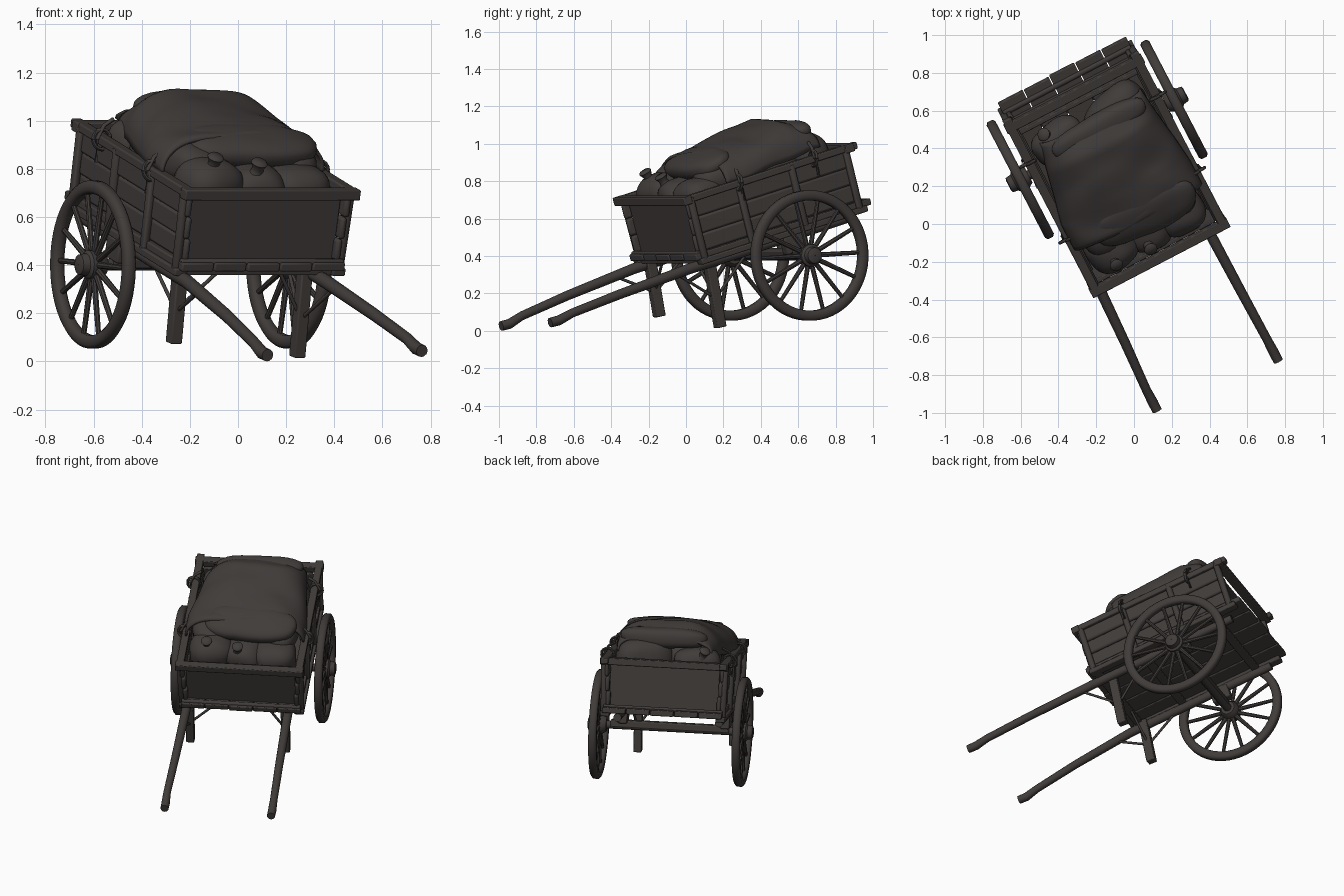
import bpy, bmesh, math, random
from mathutils import Vector, Matrix, noise

if "Cube" in bpy.data.objects:
    bpy.data.objects.remove(bpy.data.objects["Cube"])

random.seed(4)
# Cart frame: x right, y back, z up from the front edge of the floor; yawed and pitched nose-down
M = (Matrix.Translation((0.110, -0.13, 0.388)) @ Matrix.Rotation(math.radians(27.5), 4, 'Z')
     @ Matrix.Rotation(math.radians(16), 4, 'X'))


def material(name, c):
    m = bpy.data.materials.new(name)
    m.diffuse_color = (*c, 1)
    m.use_nodes = True
    m.node_tree.nodes["Principled BSDF"].inputs["Base Color"].default_value = m.diffuse_color
    return m


DARK = material("dark brown", (0.052, 0.045, 0.042))


def finish(name, bm, angle=40, bevel=0):
    bmesh.ops.recalc_face_normals(bm, faces=bm.faces)
    me = bpy.data.meshes.new(name)
    bm.to_mesh(me)
    bm.free()
    me.materials.append(DARK)
    ob = bpy.data.objects.new(name, me)
    bpy.context.collection.objects.link(ob)
    ob.matrix_world = M
    if bevel:
        b = ob.modifiers.new("bevel", 'BEVEL')
        b.width, b.segments = bevel, 2
    bpy.ops.object.select_all(action='DESELECT')
    ob.select_set(True)
    bpy.context.view_layer.objects.active = ob
    bpy.ops.object.shade_smooth_by_angle(angle=math.radians(angle))
    return ob


def add_box(bm, lo, hi, rot=None):
    lo, hi = Vector(lo), Vector(hi)
    m = Matrix.Translation((lo + hi) / 2) @ (rot or Matrix()) @ Matrix.Diagonal((*(hi - lo), 1))
    bmesh.ops.create_cube(bm, size=1, matrix=m)


def add_rod(bm, a, b, r1, r2=None, seg=10):
    a, b = Vector(a), Vector(b)
    d = b - a
    m = Matrix.Translation((a + b) / 2) @ d.to_track_quat('Z', 'Y').to_matrix().to_4x4()
    bmesh.ops.create_cone(bm, cap_ends=True, segments=seg, radius1=r1,
                          radius2=r1 if r2 is None else r2, depth=d.length, matrix=m)


def add_lathe(bm, centre, profile, seg=40):
    """Revolve a closed (x, radius) profile about the x axis."""
    rings = [[bm.verts.new(Vector(centre) + Vector((x, r * math.cos(t), r * math.sin(t)))) for x, r in profile]
             for t in (2 * math.pi * i / seg for i in range(seg))]
    n = len(profile)
    for i in range(seg):
        a, b = rings[i], rings[(i + 1) % seg]
        for j in range(n):
            k = (j + 1) % n
            bm.faces.new((a[j], a[k], b[k], b[j]))


def add_tube(bm, pts, radii, seg=12):
    pts = [Vector(p) for p in pts]
    rings = []
    for i, p in enumerate(pts):
        d = pts[min(i + 1, len(pts) - 1)] - pts[max(i - 1, 0)]
        q = d.to_track_quat('Z', 'Y')
        rings.append([bm.verts.new(p + q @ Vector((radii[i] * math.cos(t), radii[i] * math.sin(t), 0)))
                      for t in (2 * math.pi * k / seg for k in range(seg))])
    for a, b in zip(rings, rings[1:]):
        for k in range(seg):
            bm.faces.new((a[k], a[(k + 1) % seg], b[(k + 1) % seg], b[k]))
    bm.faces.new(rings[0][::-1])
    bm.faces.new(rings[-1])


# Floor planks with uneven ends
bm = bmesh.new()
for i in range(5):
    x = -0.385 + i * 0.154
    e = random.uniform(0, 0.02)
    add_box(bm, (x + 0.003, 0.01 - e, -0.018), (x + 0.151, 1.105 + e, 0.018))
finish("floor_planks", bm, bevel=0.006)

# Side walls: three bulging planks each
for s, side in ((-1, "left"), (1, "right")):
    bm = bmesh.new()
    for i in range(3):
        z = 0.02 + i * 0.094
        x = s * (0.355 + 0.008 * i)
        add_box(bm, (x - 0.014, 0.03, z), (x + 0.014, 1.05, z + 0.093))
    finish(side + "_wall", bm, bevel=0.012)
    # Posts and top rail
    bm = bmesh.new()
    for y in (0.06, 0.36, 0.69, 1.03):
        add_rod(bm, (s * 0.38, y, -0.03), (s * 0.388, y, 0.32), 0.021)
    add_box(bm, (s * 0.38 - 0.024, 0.01, 0.295), (s * 0.38 + 0.024, 1.10, 0.333))
    add_box(bm, (s * 0.37 - 0.03, 0.03, -0.045), (s * 0.37 + 0.03, 1.07, -0.012))
    finish(side + "_posts_and_rail", bm, bevel=0.007)

# Front board and tailboard with cross rails and cross bearers
bm = bmesh.new()
for y in (0.075, 0.995):
    add_box(bm, (-0.35, y - 0.012, 0.01), (0.35, y + 0.012, 0.31))
finish("end_boards", bm, bevel=0.005)
bm = bmesh.new()
for y in (0.033, 1.05):
    add_box(bm, (-0.41, y - 0.026, 0.288), (0.41, y + 0.026, 0.333))
    add_rod(bm, (-0.38, y, 0.015), (0.38, y, 0.015), 0.016)
for y in (0.07, 0.38, 0.9):
    add_box(bm, (-0.39, y - 0.025, -0.045), (0.39, y + 0.025, -0.015))
finish("cross_rails", bm, bevel=0.01)

# Wheels
C = Vector((0.459, 0.632, -0.166))
for s, side in ((-1, "left"), (1, "right")):
    c = Vector((s * C.x - 0.004, C.y, C.z))
    bm = bmesh.new()
    add_lathe(bm, c, [(-0.026, 0.308), (-0.026, 0.336), (-0.015, 0.349), (0.015, 0.349),
                      (0.026, 0.336), (0.026, 0.308), (0.015, 0.295), (-0.015, 0.295)], 56)
    finish(side + "_wheel_rim", bm, 60)
    bm = bmesh.new()
    for i in range(14):
        t = 2 * math.pi * (i + 0.5) / 14
        d = Vector((0, math.cos(t), math.sin(t)))
        add_rod(bm, c + d * 0.04, c + d * 0.305, 0.014, 0.011, 8)
    finish(side + "_wheel_spokes", bm)
    bm = bmesh.new()
    add_lathe(bm, c, [(s * x, r) for x, r in ((-0.05, 0.002), (-0.05, 0.045), (-0.025, 0.06), (0.025, 0.06),
                                              (0.035, 0.047), (0.065, 0.042), (0.07, 0.03), (0.07, 0.002))], 24)
    finish(side + "_wheel_hub", bm)

# Axle, axle beam and blocks carrying the bed
bm = bmesh.new()
add_rod(bm, (-0.46, C.y, C.z), (0.46, C.y, C.z), 0.026, seg=14)
add_box(bm, (-0.38, C.y - 0.03, C.z - 0.01), (0.38, C.y + 0.03, C.z + 0.035))
for x in (-0.355, 0.30):
    add_box(bm, (x - 0.03, C.y - 0.06, C.z + 0.02), (x + 0.03, C.y + 0.06, -0.05))
finish("axle", bm, bevel=0.008)

# Shafts, prop legs and thin braces
for side, x0, x1, ty, tz, lx, ly, lz in (("left", -0.355, -0.385, -0.828, -0.14, -0.34, 0.085, -0.345),
                                         ("right", 0.295, 0.305, -0.884, -0.105, 0.265, 0.122, -0.415)):
    bm = bmesh.new()
    m = (x0 + x1) / 2
    add_tube(bm, [(x0, 1.0, -0.06), (x0, 0.3, -0.06), (x0, 0, -0.058), (m, ty * 0.5, tz * 0.45 - 0.025),
                  (x1, ty * 0.85, tz * 0.85), (x1, ty * 0.95, tz), (x1, ty - 0.01, tz + 0.003)],
             [0.026, 0.028, 0.029, 0.026, 0.024, 0.027, 0.026])
    finish(side + "_shaft", bm)
    bm = bmesh.new()
    add_box(bm, (lx - 0.026, ly - 0.028, lz), (lx + 0.026, ly + 0.028, -0.03), Matrix.Rotation(-0.09, 4, 'X'))
    finish(side + "_leg", bm, bevel=0.006)
    bm = bmesh.new()
    add_rod(bm, (lx, ly, lz * 0.62), (x0, ly - 0.2, -0.07), 0.008)
    add_rod(bm, (lx, ly, lz * 0.62), (x0, ly + 0.26, -0.05), 0.008)
    add_rod(bm, (lx, ly, lz * 0.6), (lx * 0.5, ly, -0.04), 0.008)
    finish(side + "_leg_braces", bm)


# Load: heap surface with a rounded section that follows a rising ridge
def ridge(y):
    pts = [(0.1, 0.33), (0.2, 0.40), (0.32, 0.49), (0.5, 0.515), (0.78, 0.545), (0.88, 0.50), (0.98, 0.40)]
    for (a, p), (b, q) in zip(pts, pts[1:]):
        if y <= b:
            return p + (q - p) * max(0, (y - a) / (b - a))
    return pts[-1][1]


def heap(name, y0, y1, half, base, lift, wob, thick):
    bm = bmesh.new()
    nu, nv, rows = 36, 30, []
    for j in range(nv + 1):
        row = []
        for i in range(nu + 1):
            t = math.pi * i / nu
            c, s = math.cos(t), math.sin(t)
            y = y0 + (y1 - y0) * j / nv
            taper = 1 - 0.22 * max(0, y - 0.45) / 0.5
            x = half * taper * math.copysign(abs(c) ** 0.8, c) + 0.04 * max(0, y - 0.45)
            n = noise.noise(Vector((x * 5, y * 6, 2)))
            top = ridge(y) + lift
            b = base + 0.03 * max(0, y - 0.45) / 0.5
            row.append(bm.verts.new((x, y + 0.025 * n, b + (top - b) * s ** 0.75 + wob * n)))
        rows.append(row)
    for a, b in zip(rows, rows[1:]):
        for i in range(nu):
            bm.faces.new((a[i], a[i + 1], b[i + 1], b[i]))
    ob = finish(name, bm, 80)
    if thick:
        m = ob.modifiers.new("thickness", 'SOLIDIFY')
        m.thickness, m.offset = thick, 0
    return ob


heap("blanket", 0.30, 0.92, 0.375, 0.325, 0.0, 0.02, 0.014)


# Sacks: soft squarish ellipsoids, some with a tied neck
def sack(name, c, size, yaw=0, tilt=0, neck=None):
    bm = bmesh.new()
    bmesh.ops.create_uvsphere(bm, u_segments=28, v_segments=16, radius=1)
    rot = Matrix.Rotation(math.radians(yaw), 3, 'Z') @ Matrix.Rotation(math.radians(tilt), 3, 'X')
    for v in bm.verts:
        p = Vector([math.copysign(abs(k) ** 0.75, k) * w for k, w in zip(v.co, size)])
        p *= 1 + 0.07 * noise.noise(p * 9 + Vector(c) * 7)
        v.co = rot @ p + Vector(c)
    if neck:
        a, d = Vector(neck[0]), Vector(neck[1])
        add_tube(bm, [a - d * 0.04, a, a + d * 0.02, a + d * 0.045, a + d * 0.055],
                 [0.055, 0.028, 0.024, 0.036, 0.028])
    finish(name, bm, 60)


UP = (0, -0.3, 0.95)
sack("front_left_sack", (-0.20, 0.21, 0.29), (0.14, 0.13, 0.125), 10, 0, ((-0.22, 0.155, 0.395), UP))
sack("front_middle_sack", (0.01, 0.20, 0.27), (0.13, 0.12, 0.12), -10, 0, ((-0.02, 0.14, 0.375), UP))
sack("front_right_sack", (0.20, 0.21, 0.27), (0.14, 0.13, 0.12), 5)
sack("front_pillow_sack", (0.04, 0.33, 0.435), (0.29, 0.13, 0.06), -3, 14)
sack("left_side_sack", (-0.22, 0.42, 0.36), (0.12, 0.22, 0.09))
sack("right_side_sack", (0.22, 0.42, 0.36), (0.12, 0.22, 0.09))
sack("rear_left_sack", (-0.19, 0.86, 0.30), (0.15, 0.10, 0.10), 10, 0, ((-0.23, 0.93, 0.36), (-0.3, 0.5, 0.7)))
sack("rear_right_sack", (0.15, 0.86, 0.33), (0.18, 0.12, 0.11), 18)
sack("blanket_roll", (0.03, 0.86, 0.45), (0.28, 0.075, 0.065), 2)
sack("middle_sacks", (0.0, 0.6, 0.3), (0.32, 0.28, 0.16))

# Rope rings on the rails and ties up to the blanket
for s, side in ((-1, "left"), (1, "right")):
    bm = bmesh.new()
    for y in (0.36, 0.83):
        loop = [(s * (0.392 + 0.04 * math.cos(t)), y + 0.01 * math.sin(t), 0.318 + 0.04 * math.sin(t))
                for t in (2 * math.pi * k / 16 for k in range(17))]
        add_tube(bm, loop, [0.009] * 17, 6)
        add_tube(bm, [(s * 0.405, y, 0.22), (s * 0.415, y, 0.32), (s * 0.385, y + 0.01, 0.375),
                      (s * 0.34, y + 0.02, 0.40)], [0.009] * 4, 6)
    finish(side + "_rope_ties", bm, 60)
